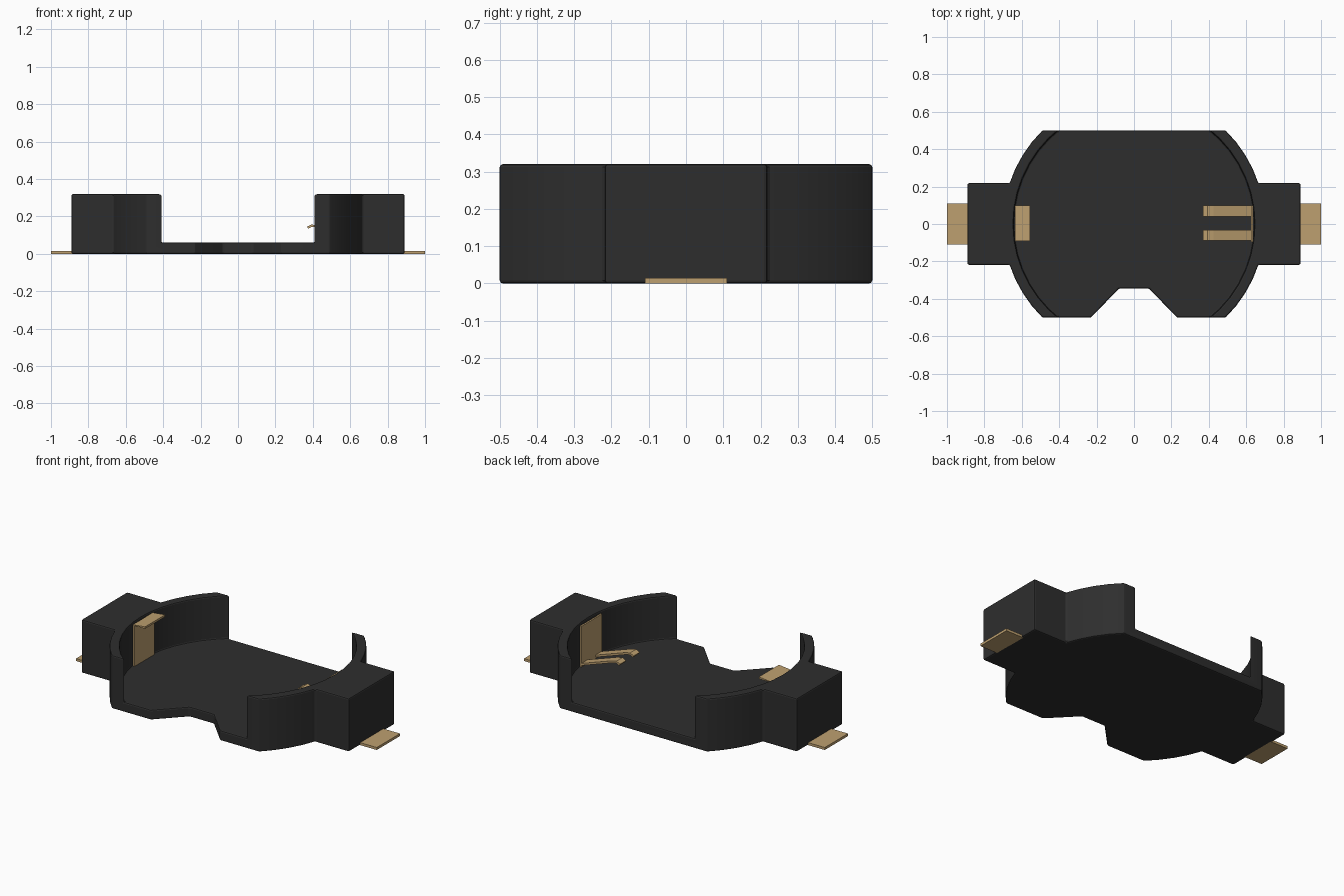
import bpy
import bmesh
from math import sin, cos, asin, pi
from mathutils import Vector

if "Cube" in bpy.data.objects:
    bpy.data.objects.remove(bpy.data.objects["Cube"])


def material(name, colour):
    m = bpy.data.materials.new(name)
    m.use_nodes = True
    m.diffuse_color = (*colour, 1)
    bsdf = m.node_tree.nodes["Principled BSDF"]
    bsdf.inputs["Base Color"].default_value = (*colour, 1)
    bsdf.inputs["Roughness"].default_value = 0.6
    return m


BLACK = material("black plastic", (0.027, 0.027, 0.027))
BRASS = material("brass", (0.51, 0.35, 0.16))


def prism(name, points, offset, mat):
    """Extrude a closed loop of 3D points along an offset."""
    bm = bmesh.new()
    face = bm.faces.new([bm.verts.new(p) for p in points])
    extruded = bmesh.ops.extrude_face_region(bm, geom=[face])["geom"]
    verts = [g for g in extruded if isinstance(g, bmesh.types.BMVert)]
    bmesh.ops.translate(bm, verts=verts, vec=offset)
    bmesh.ops.recalc_face_normals(bm, faces=bm.faces)
    mesh = bpy.data.meshes.new(name)
    bm.to_mesh(mesh)
    bm.free()
    obj = bpy.data.objects.new(name, mesh)
    bpy.context.collection.objects.link(obj)
    mesh.materials.append(mat)
    return obj


def strip(name, path, y0, y1, thickness, mat):
    """Bent metal strip following an (x, z) path, lying between y0 and y1."""
    path = [Vector(p) for p in path]
    under = []
    for i, p in enumerate(path):
        d = (path[min(i + 1, len(path) - 1)] - path[max(i - 1, 0)]).normalized()
        under.append(p + Vector((-d.y, d.x)) * thickness)
    loop = [(p.x, y0, p.y) for p in path + under[::-1]]
    return prism(name, loop, (0, y1 - y0, 0), mat)


# Body outline: end blocks, faceted arcs and a notched front edge
OUTER, INNER, HALF, BLOCK, END = 0.70, 0.645, 0.50, 0.218, 0.89
HEIGHT, FLOOR = 0.32, 0.06
low, high = asin(BLOCK / OUTER), asin(HALF / OUTER)
arc = [low + (high - low) * i / 4 for i in range(5)]
quarter = [(END, BLOCK)] + [(OUTER * cos(a), OUTER * sin(a)) for a in arc]
outline = quarter + [(-x, y) for x, y in quarter[::-1]]
outline += [(-x, -y) for x, y in quarter]
outline += [(-0.23, -HALF), (-0.08, -0.345), (0.08, -0.345), (0.23, -HALF)]
outline += [(x, -y) for x, y in quarter[::-1]]
body = prism("holder_body", [(x, y, 0) for x, y in outline], (0, 0, HEIGHT), BLACK)

# Round recess for the cell
ring = [(INNER * cos(2 * pi * i / 48), INNER * sin(2 * pi * i / 48), FLOOR)
        for i in range(48)]
cutter = prism("recess_cutter", ring, (0, 0, 0.5), BLACK)
cut = body.modifiers.new("recess", "BOOLEAN")
cut.operation = "DIFFERENCE"
cut.solver = "EXACT"
cut.object = cutter
bevel = body.modifiers.new("soft_edges", "BEVEL")
bevel.width = 0.008
bevel.segments = 2
bevel.limit_method = "ANGLE"
bevel.angle_limit = 0.7

bpy.context.view_layer.objects.active = body
body.select_set(True)
for mod in ("recess", "soft_edges"):
    bpy.ops.object.modifier_apply(modifier=mod)
bpy.data.objects.remove(cutter)
bpy.ops.object.shade_smooth_by_angle(angle=0.2)

# Solder tabs at both ends
for side, s in (("left", 1), ("right", -1)):
    strip(side + "_solder_tab", [(s * 0.88, 0.0 if s > 0 else 0.015),
                                 (s * 1.0, 0.0 if s > 0 else 0.015)],
          -0.11, 0.11, 0.015, BRASS)

# Side contact with a hooked top lip
strip("right_contact", [(-0.625, FLOOR), (-0.625, 0.305), (-0.555, 0.305)],
      -0.09, 0.1, 0.012, BRASS)

# Opposite contact plate and its two spring fingers
strip("left_contact_plate", [(0.635, FLOOR), (0.635, 0.305)], -0.095, 0.1, 0.01, BRASS)
for name, y in (("back", 0.07), ("front", -0.06)):
    strip(name + "_spring_finger",
          [(0.375, 0.135), (0.395, 0.145), (0.42, 0.14), (0.6, 0.078), (0.63, 0.068)],
          y - 0.029, y + 0.029, 0.012, BRASS)
